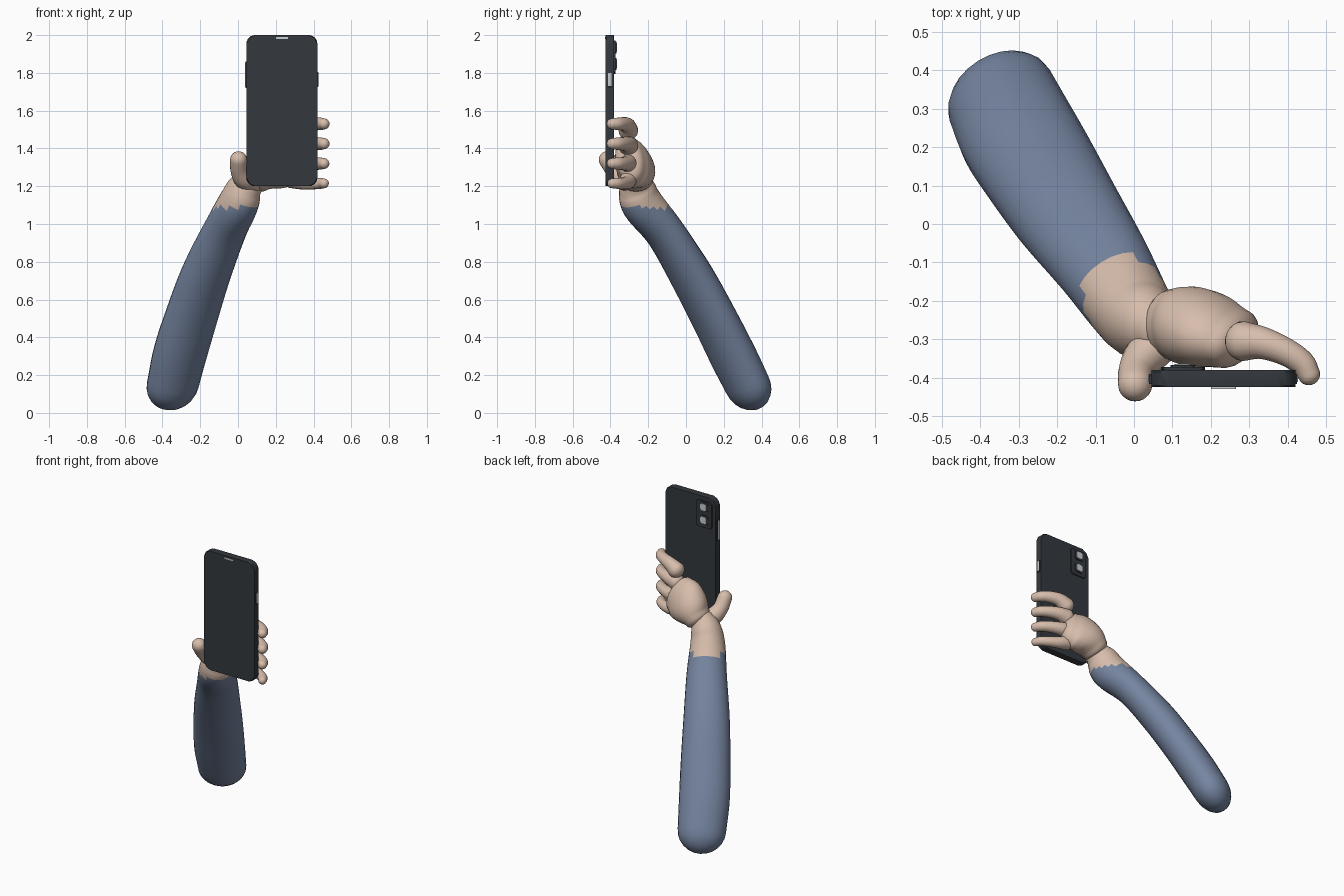
import bpy, bmesh, math
from mathutils import Vector

old = bpy.data.objects.get("Cube")
if old:
    bpy.data.objects.remove(old, do_unlink=True)


def material(name, rgb):
    m = bpy.data.materials.new(name)
    m.use_nodes = True
    m.diffuse_color = (*rgb, 1)
    bsdf = next(n for n in m.node_tree.nodes if n.type == 'BSDF_PRINCIPLED')
    bsdf.inputs["Base Color"].default_value = (*rgb, 1)
    return m


SKIN = material("skin", (0.68, 0.51, 0.41))
SLEEVE = material("blue sleeve", (0.18, 0.235, 0.355))
DARK = material("dark casing", (0.034, 0.04, 0.047))
LIGHT = material("light grey", (0.6, 0.63, 0.65))


def finish(name, bm, *mats):
    bmesh.ops.recalc_face_normals(bm, faces=bm.faces)
    mesh = bpy.data.meshes.new(name)
    bm.to_mesh(mesh)
    bm.free()
    for m in mats:
        mesh.materials.append(m)
    obj = bpy.data.objects.new(name, mesh)
    bpy.context.collection.objects.link(obj)
    bpy.ops.object.select_all(action='DESELECT')
    obj.select_set(True)
    bpy.context.view_layer.objects.active = obj
    bpy.ops.object.shade_smooth_by_angle(angle=math.radians(40))
    return obj


def spline(points, steps):
    """Catmull-Rom samples through (x, y, z, width, thickness) points."""
    p = [Vector(q if len(q) == 5 else (*q, q[3])) for q in points]
    p = [2 * p[0] - p[1]] + p + [2 * p[-1] - p[-2]]
    out = []
    for a, b, c, d in zip(p, p[1:], p[2:], p[3:]):
        for i in range(steps):
            t = i / steps
            out.append(0.5 * (2 * b + (c - a) * t + (2 * a - 5 * b + 4 * c - d) * t ** 2
                              + (3 * b - a - 3 * c + d) * t ** 3))
    return out + [p[-2]]


def limb(name, points, up, mats, cap=(1, 1), sides=24, steps=5, rule=None):
    """Sweep an oval, thin along up, along a path and close it with rounded ends."""
    path = spline(points, steps)
    centres = [Vector(q[:3]) for q in path]
    n = len(path)
    tangents = [(centres[min(i + 1, n - 1)] - centres[max(i - 1, 0)]).normalized()
                for i in range(n)]
    rings = [(c, t, q[3], q[4]) for c, t, q in zip(centres, tangents, path)]
    arcs = [math.pi / 2 * k / 6 for k in range(1, 6)]

    def dome(c, t, r, h, reach):
        return [(c + t * r * reach * math.sin(a), t, r * math.cos(a), h * math.cos(a))
                for a in arcs]

    tips = [c + t * r * reach for (c, t, r, h), reach in
            ((rings[0], -cap[0]), (rings[-1], cap[1]))]
    rings = dome(*rings[0], -cap[0])[::-1] + rings + dome(*rings[-1], cap[1])
    bm = bmesh.new()
    loops = []
    for c, t, r, h in rings:
        u = Vector(up)
        u = (u - t * u.dot(t)).normalized()
        w = t.cross(u)
        angles = [math.tau * k / sides for k in range(sides)]
        loops.append([bm.verts.new(c + u * h * math.cos(a) + w * r * math.sin(a))
                      for a in angles])
    for a, b in zip(loops, loops[1:]):
        for k in range(sides):
            j = (k + 1) % sides
            bm.faces.new((a[k], a[j], b[j], b[k]))
    for tip, loop in zip(tips, (loops[0], loops[-1])):
        v = bm.verts.new(tip)
        for k in range(sides):
            bm.faces.new((v, loop[k], loop[(k + 1) % sides]))
    if rule:
        for f in bm.faces:
            f.material_index = rule(f.calc_center_median())
    return finish(name, bm, *mats)


def slab(name, x, y, z, corner, mat, edge=0.0):
    """Plate facing y with rounded corners and an optional chamfered rim."""
    bm = bmesh.new()
    outline = []
    for k, (cx, cz) in enumerate(((x[1] - corner, z[1] - corner), (x[0] + corner, z[1] - corner),
                                  (x[0] + corner, z[0] + corner), (x[1] - corner, z[0] + corner))):
        for i in range(7):
            a = math.pi / 2 * (k + i / 6)
            outline.append((cx + corner * math.cos(a), cz + corner * math.sin(a)))
    front, back = ([bm.verts.new((px, py, pz)) for px, pz in outline] for py in y)
    caps = [bm.faces.new(front), bm.faces.new(back)]
    for k in range(len(front)):
        bm.faces.new((front[k - 1], front[k], back[k], back[k - 1]))
    if edge:
        rim = [e for f in caps for e in f.edges]
        bmesh.ops.bevel(bm, geom=rim, offset=edge, segments=1, affect='EDGES')
    return finish(name, bm, mat)


# Arm: blue sleeve with a bare wrist above a stepped cuff line
limb("arm", [(-0.345, 0.324, 0.15, 0.148, 0.11), (-0.305, 0.24, 0.32, 0.155, 0.113),
             (-0.25, 0.15, 0.5, 0.152, 0.11), (-0.172, 0.027, 0.73, 0.142, 0.107),
             (-0.078, -0.108, 0.95, 0.124, 0.1), (-0.002, -0.228, 1.1, 0.107, 0.112),
             (0.032, -0.258, 1.18, 0.094, 0.1), (0.07, -0.27, 1.23, 0.075)],
     (-0.53, 0.85, 0), (SLEEVE, SKIN), cap=(0.97, 0.6), rule=lambda c: int(c.z > 1.09))

# Palm, thick at the heel and thinner at the knuckles
limb("palm", [(0.1, -0.262, 1.245, 0.085, 0.093), (0.145, -0.265, 1.285, 0.122, 0.102),
              (0.2, -0.28, 1.32, 0.142, 0.094), (0.25, -0.297, 1.34, 0.13, 0.078)],
     (0, 1, 0.2), (SKIN,), cap=(0.65, 0.45))

# Fingers wrapping round the edge of the phone
for name, z, drop, s in (("index_finger", 1.53, 0.035, 1.0), ("middle_finger", 1.425, 0.01, 1.0),
                         ("ring_finger", 1.32, 0.0, 0.97), ("little_finger", 1.215, -0.02, 0.88)):
    limb(name, [(0.285, -0.305, z - drop, 0.052 * s), (0.335, -0.31, z - drop / 4, 0.042 * s),
                (0.395, -0.333, z, 0.036 * s), (0.438, -0.362, z, 0.033 * s),
                (0.456, -0.392, z, 0.029 * s)],
         (0, 0, 1), (SKIN,), sides=16, steps=4, cap=(0.9, 0.95))

# Thumb
limb("thumb", [(0.078, -0.3, 1.22, 0.054), (0.032, -0.34, 1.24, 0.055),
               (0.007, -0.38, 1.285, 0.047), (0.003, -0.417, 1.34, 0.045)],
     (1, 0, 0), (SKIN,), sides=20)

# Phone body, earpiece and rear camera block
slab("phone_body", (0.045, 0.42), (-0.425, -0.38), (1.2, 2.0), 0.045, DARK, 0.005)
slab("earpiece", (0.2, 0.266), (-0.43, -0.424), (1.98, 1.989), 0.003, LIGHT)
slab("camera_block", (0.07, 0.185), (-0.382, -0.372), (1.795, 1.972), 0.015, DARK, 0.003)
for i, z in enumerate((1.935, 1.848)):
    slab(f"lens_ring_{i + 1}", (0.095, 0.159), (-0.374, -0.367), (z - 0.032, z + 0.032), 0.015, DARK)
    slab(f"lens_{i + 1}", (0.105, 0.149), (-0.368, -0.364), (z - 0.022, z + 0.022), 0.012, LIGHT)

# Side buttons with light faces
slab("volume_button", (0.039, 0.05), (-0.416, -0.39), (1.72, 1.86), 0.004, DARK)
slab("volume_button_face", (0.037, 0.04), (-0.412, -0.394), (1.725, 1.855), 0.001, LIGHT)
slab("power_button", (0.415, 0.425), (-0.416, -0.39), (1.725, 1.805), 0.004, DARK)
slab("power_button_face", (0.424, 0.427), (-0.412, -0.394), (1.73, 1.8), 0.001, LIGHT)
